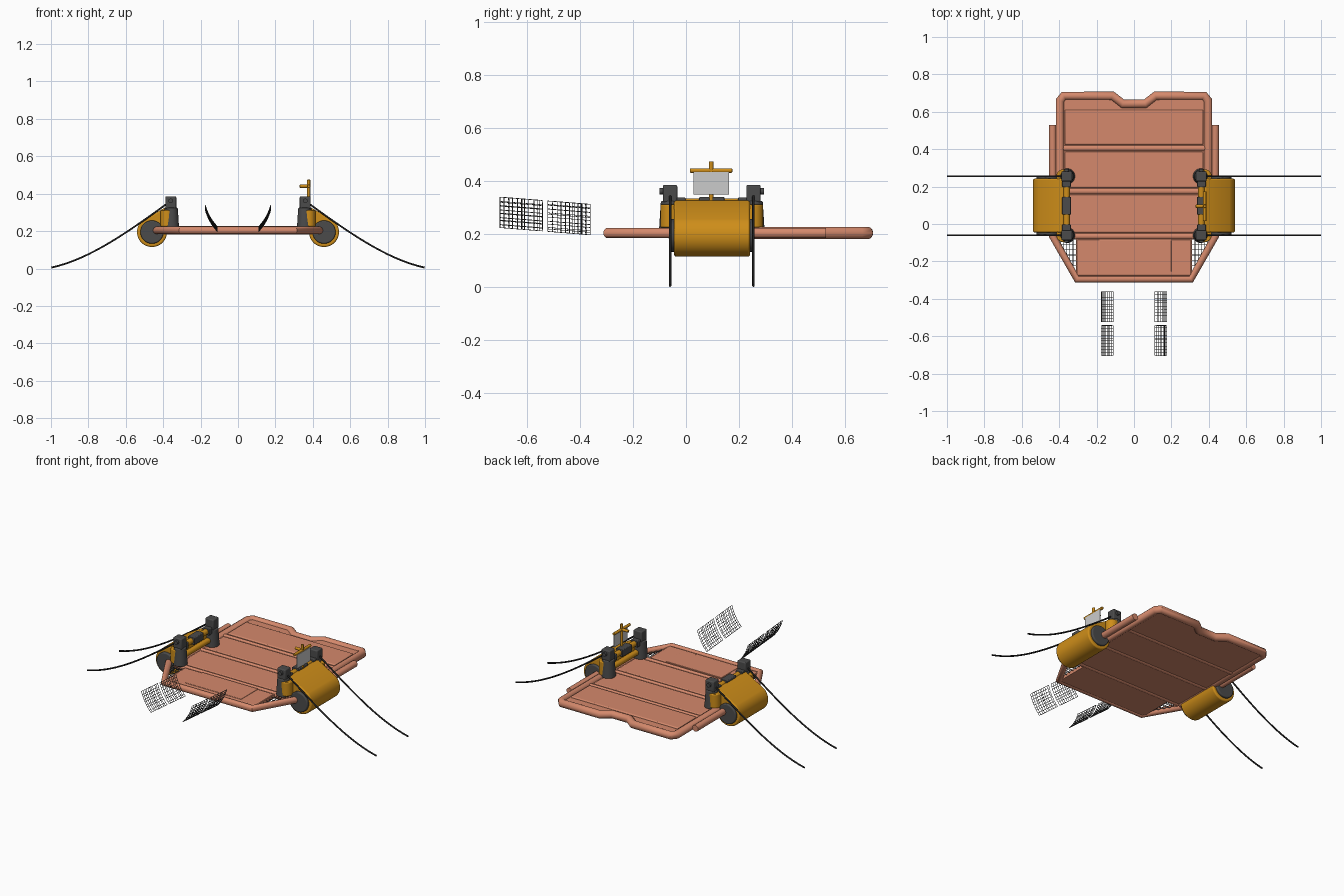
import bpy, bmesh, math, random
from mathutils import Vector

if "Cube" in bpy.data.objects:
    bpy.data.objects.remove(bpy.data.objects["Cube"])

random.seed(3)


def material(name, r, g, b):
    m = bpy.data.materials.new(name)
    m.diffuse_color = (r, g, b, 1)
    m.use_nodes = True
    m.node_tree.nodes["Principled BSDF"].inputs["Base Color"].default_value = m.diffuse_color
    return m


SALMON = material("salmon", 0.66, 0.25, 0.15)
YELLOW = material("amber", 0.62, 0.27, 0.01)
DARK = material("charcoal", 0.07, 0.07, 0.07)
BLACK = material("black", 0.015, 0.015, 0.015)


def finish(ob, mat, bevel=0.0):
    if mat:
        ob.data.materials.append(mat)
    if bevel:
        b = ob.modifiers.new("bevel", 'BEVEL')
        b.width, b.segments, b.limit_method = bevel, 3, 'ANGLE'
    bpy.ops.object.select_all(action='DESELECT')
    ob.select_set(True)
    bpy.context.view_layer.objects.active = ob
    bpy.ops.object.shade_smooth_by_angle(angle=math.radians(40))
    return ob


def from_bm(name, bm, mat, bevel=0.0):
    bmesh.ops.recalc_face_normals(bm, faces=bm.faces)
    me = bpy.data.meshes.new(name)
    bm.to_mesh(me)
    bm.free()
    ob = bpy.data.objects.new(name, me)
    bpy.context.collection.objects.link(ob)
    return finish(ob, mat, bevel)


def prism(name, pts, offset, mat, bevel=0.0):
    """Extrude a flat outline along an offset vector."""
    bm = bmesh.new()
    f = bm.faces.new([bm.verts.new(p) for p in pts])
    r = bmesh.ops.extrude_face_region(bm, geom=[f])
    bmesh.ops.translate(bm, vec=offset,
                        verts=[v for v in r['geom'] if isinstance(v, bmesh.types.BMVert)])
    return from_bm(name, bm, mat, bevel)


def box(name, x0, x1, y0, y1, z0, z1, mat, bevel=0.004):
    x0, x1 = sorted((x0, x1))
    return prism(name, [(x0, y0, z0), (x1, y0, z0), (x1, y1, z0), (x0, y1, z0)],
                 (0, 0, z1 - z0), mat, bevel)


def rod(name, a, b, r1, mat, r2=None, bevel=0.0, n=32):
    a, b = Vector(a), Vector(b)
    d = b - a
    bm = bmesh.new()
    bmesh.ops.create_cone(bm, cap_ends=True, segments=n, radius1=r1,
                          radius2=r1 if r2 is None else r2, depth=d.length)
    q = d.to_track_quat('Z', 'Y').to_matrix().to_4x4()
    q.translation = (a + b) / 2
    bmesh.ops.transform(bm, matrix=q, verts=bm.verts)
    return from_bm(name, bm, mat, bevel)


def tube(name, pts, r, mat, cyclic=False):
    cu = bpy.data.curves.new(name, 'CURVE')
    cu.dimensions = '3D'
    cu.bevel_depth, cu.bevel_resolution, cu.use_fill_caps = r, 5, True
    s = cu.splines.new('POLY')
    s.points.add(len(pts) - 1)
    for p, c in zip(s.points, pts):
        p.co = (*c, 1)
    s.use_cyclic_u = cyclic
    tmp = bpy.data.objects.new(name + "_curve", cu)
    bpy.context.collection.objects.link(tmp)
    bpy.context.view_layer.update()
    me = bpy.data.meshes.new_from_object(tmp.evaluated_get(bpy.context.evaluated_depsgraph_get()))
    bpy.data.objects.remove(tmp)
    ob = bpy.data.objects.new(name, me)
    bpy.context.collection.objects.link(ob)
    me.materials.clear()
    return finish(ob, mat)


def mirrored(half, z):
    """Symmetric path from a half path that starts on the +x side."""
    return [(x, y, z) for x, y in half] + [(-x, y, z) for x, y in reversed(half)]


# deck slab with notched back edge and narrower front
deck = [(0.31, -0.30), (0.31, -0.07), (0.39, -0.07), (0.39, 0.685), (0.11, 0.685), (0.06, 0.64)]
prism("deck", mirrored(deck, 0.19), (0, 0, 0.023), SALMON)
# frame tubes: back rail, front rail, ribs
Z = 0.204
tube("back_rail", mirrored([(0.395, -0.06), (0.395, 0.66), (0.375, 0.685), (0.115, 0.685),
                            (0.06, 0.642)], Z), 0.024, SALMON)
tube("front_rail", mirrored([(0.435, 0.53), (0.435, -0.065), (0.305, -0.295)], Z), 0.02, SALMON)
for i, y in enumerate((0.405, 0.175, -0.065)):
    rod(f"deck_rib_{i}", (-0.38, y, 0.202), (0.38, y, 0.202), 0.018, SALMON)
# raised cushion panels
for i, (y0, y1, x) in enumerate([(0.425, 0.61, 0.37), (0.195, 0.385, 0.37),
                                 (-0.045, 0.155, 0.37), (-0.275, -0.085, 0.305)]):
    box(f"deck_panel_{i}", -x, x, y0, y1, 0.195, 0.221 if i == 0 else 0.217, SALMON, 0.006)
box("front_hatch", -0.185, 0.2, -0.255, -0.085, 0.2, 0.2195, SALMON, 0.002)


def corner_net(s):
    # triangular net: clipped strands between deck and diagonal tube
    n = 7
    for i in range(1, n):
        t = i / n
        x, y = 0.31 + 0.115 * t, -0.08 - 0.2 * t
        rod("net_long", (s * x, -0.075, Z), (s * x, -0.08 - 0.2 * (1 - t), Z), 0.002, DARK, n=6)
        rod("net_cross", (s * 0.31, y, Z), (s * (0.31 + 0.115 * (1 - t)), y, Z), 0.002, DARK, n=6)


def float_pod(s):
    # teardrop float: drum blended up to the mounting bar
    cx, cz, r = 0.46, 0.195, 0.08
    prof = []
    for k in range(41):
        a = math.radians(50 - 230 * k / 40)
        prof.append((s * (cx + r * math.cos(a)), -0.045, cz + r * math.sin(a)))
    prof += [(s * 0.368, -0.045, 0.315), (s * 0.378, -0.045, 0.329), (s * 0.392, -0.045, 0.325)]
    prism("float_pod", prof, (0, 0.287, 0), YELLOW, 0.008)
    rod("pod_end_caps", (s * cx, -0.062, cz), (s * cx, 0.256, cz), 0.062, DARK, bevel=0.006)
    # mounting bars between the posts with centre clamp
    for z in (0.318, 0.255):
        rod("mount_bar", (s * 0.36, -0.06, z), (s * 0.36, 0.255, z), 0.017, YELLOW)
    box("centre_clamp", s * 0.337, s * 0.384, 0.05, 0.145, 0.295, 0.34, DARK)
    for y in (-0.02, 0.215):
        box("bar_clamp", s * 0.338, s * 0.384, y - 0.018, y + 0.018, 0.298, 0.338, DARK)
    for y, d in ((-0.06, -1), (0.255, 1)):
        # post: tapered base, collar, head, side bolt
        rod("post_shell", (s * 0.378, y, 0.225), (s * 0.378, y, 0.312), 0.037, YELLOW, bevel=0.005)
        rod("post_base", (s * 0.357, y, 0.215), (s * 0.357, y, 0.325), 0.042, DARK, 0.035, 0.005)
        box("post_head", s * 0.33, s * 0.388, y - 0.027, y + 0.027, 0.32, 0.386, DARK, 0.006)
        rod("post_bolt", (s * 0.36, y, 0.362), (s * 0.36, y + d * 0.04, 0.362), 0.012, DARK)
        # drooping outrigger line
        line = []
        for k in range(17):
            t = k / 16
            line.append((s * (0.375 + 0.623 * t), y, 0.35 - 0.45 * t + 0.105 * t ** 3))
        tube("outrigger_line", line, 0.0048, BLACK)


def mesh_screen(s, y0):
    # curved wire screen floating ahead of the deck
    nx, ny = 10, 8
    ys = [y0 + (0.16 * (i + (random.uniform(-.25, .25) if 0 < i < nx else 0))) / nx
          for i in range(nx + 1)]
    ts = [(j + (random.uniform(-.25, .25) if 0 < j < ny else 0)) / ny for j in range(ny + 1)]
    bm = bmesh.new()
    grid = [[bm.verts.new((s * (0.11 + 0.092 * t - 0.027 * t * t), y,
                           0.197 + 0.095 * t + 0.02 * t * t - 0.08 * (y + 0.36)))
             for t in ts] for y in ys]
    for i in range(nx):
        for j in range(ny):
            bm.faces.new((grid[i][j], grid[i + 1][j], grid[i + 1][j + 1], grid[i][j + 1]))
    ob = from_bm("mesh_screen", bm, DARK)
    w = ob.modifiers.new("wire", 'WIREFRAME')
    w.thickness, w.use_even_offset, w.use_boundary = 0.0035, False, True


for side in (-1, 1):
    corner_net(side)
    float_pod(side)
    for start in (-0.703, -0.522):
        mesh_screen(side, start)

# control mast on the right pod
rod("mast", (0.378, 0.095, 0.32), (0.378, 0.095, 0.475), 0.0085, YELLOW, bevel=0.003)
rod("mast_crossbar", (0.378, 0.015, 0.44), (0.378, 0.175, 0.44), 0.0085, YELLOW, bevel=0.003)
rod("mast_peg", (0.33, 0.095, 0.44), (0.378, 0.095, 0.44), 0.0085, YELLOW, bevel=0.003)
box("mast_plate", 0.383, 0.388, 0.028, 0.163, 0.35, 0.435, None, 0.001)
